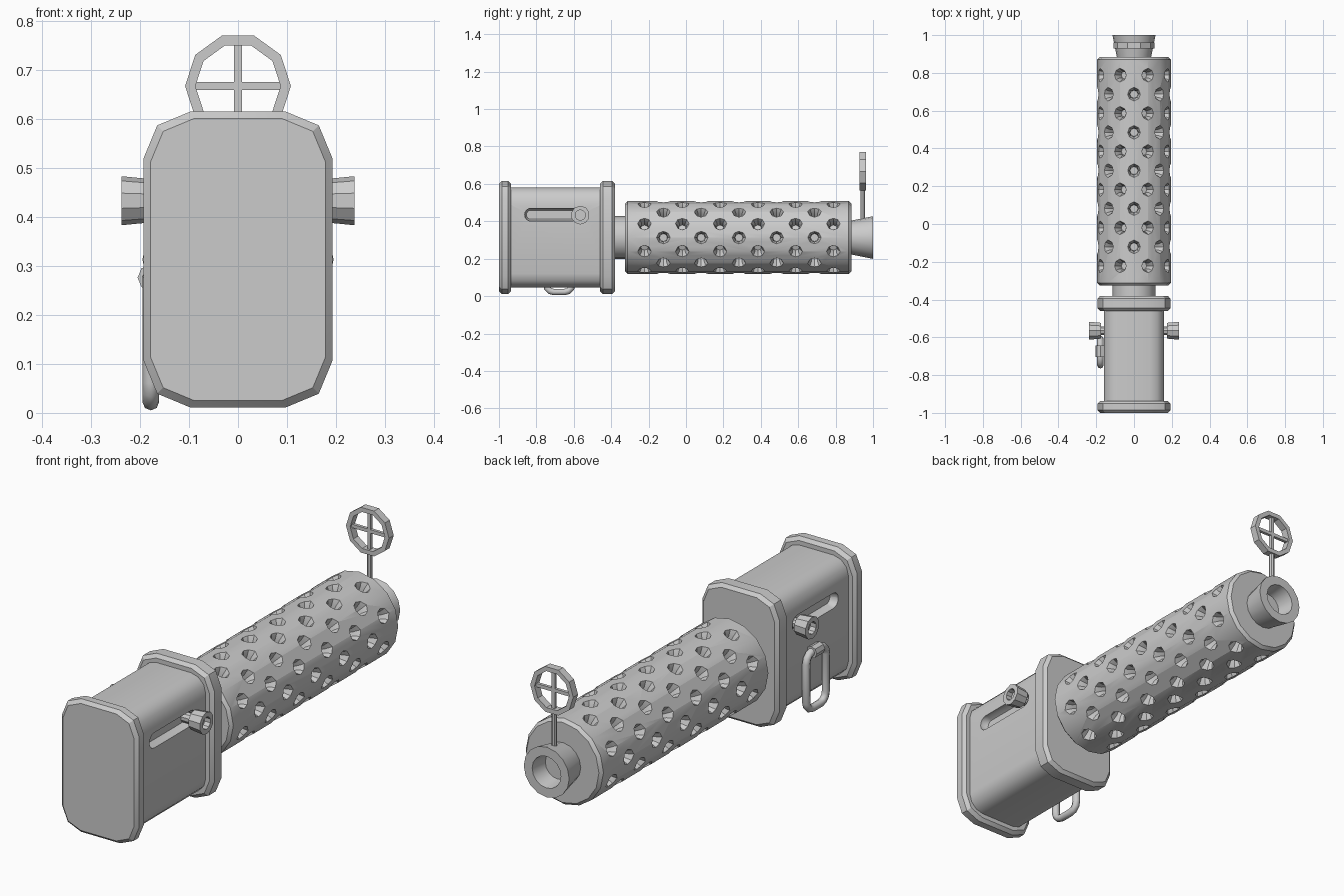
import bpy, bmesh, math
from mathutils import Matrix, Vector

if "Cube" in bpy.data.objects:
    bpy.data.objects.remove(bpy.data.objects["Cube"])

T = Matrix.Translation
def R(deg, axis):
    return Matrix.Rotation(math.radians(deg), 4, axis)

def finish(name, bm, angle=35):
    bmesh.ops.remove_doubles(bm, verts=bm.verts, dist=1e-5)
    bmesh.ops.recalc_face_normals(bm, faces=bm.faces)
    me = bpy.data.meshes.new(name)
    bm.to_mesh(me)
    bm.free()
    ob = bpy.data.objects.new(name, me)
    bpy.context.collection.objects.link(ob)
    smooth(ob, angle)
    return ob

def smooth(ob, angle):
    bpy.ops.object.select_all(action='DESELECT')
    bpy.context.view_layer.objects.active = ob
    ob.select_set(True)
    bpy.ops.object.shade_smooth_by_angle(angle=math.radians(angle))

def lathe(bm, profile, sides, m):
    """Turn a closed (radius, y) profile about the local y axis."""
    rings = []
    for i in range(sides):
        a = 2 * math.pi * i / sides
        rings.append([bm.verts.new(m @ Vector((r * math.sin(a), y, r * math.cos(a)))) for r, y in profile])
    n = len(profile)
    for i in range(sides):
        p, q = rings[i], rings[(i + 1) % sides]
        for j in range(n):
            k = (j + 1) % n
            if profile[j][0] or profile[k][0]:
                bm.faces.new((p[j], p[k], q[k], q[j]))

def loft(bm, sections, segs, m):
    """Rounded rectangles (y, half width, half height, radius) joined along y."""
    loops = []
    for y, w, h, r in sections:
        loop = []
        for c, (sx, sz) in enumerate(((1, 1), (-1, 1), (-1, -1), (1, -1))):
            for s in range(segs + 1):
                a = math.pi / 2 * (c + s / segs)
                loop.append(bm.verts.new(m @ Vector((sx * (w - r) + r * math.cos(a), y,
                                                     sz * (h - r) + r * math.sin(a)))))
        loops.append(loop)
    n = len(loops[0])
    for p, q in zip(loops, loops[1:]):
        for i in range(n):
            bm.faces.new((p[i], p[(i + 1) % n], q[(i + 1) % n], q[i]))
    bm.faces.new(loops[0])
    bm.faces.new(loops[-1])

def box(bm, size, centre):
    bmesh.ops.create_cube(bm, size=1, matrix=T(centre) @ Matrix.Diagonal((*size, 1)))

def cut(ob, cutter, angle):
    mod = ob.modifiers.new("cut", 'BOOLEAN')
    mod.operation, mod.solver, mod.object = 'DIFFERENCE', 'EXACT', cutter
    bpy.context.view_layer.objects.active = ob
    bpy.ops.object.modifier_apply(modifier=mod.name)
    bpy.data.objects.remove(cutter)
    smooth(ob, angle)

def turned(name, profile, sides, m):
    bm = bmesh.new()
    lathe(bm, profile, sides, m)
    return finish(name, bm)

CZ = 0.313
axis = T((0, 0, CZ))

# Housing with a recessed slot on each side
bm = bmesh.new()
loft(bm, [(-0.97, 0.16, 0.268, 0.075), (-0.42, 0.16, 0.268, 0.075)], 3, axis)
housing = finish("housing", bm, 40)
bm = bmesh.new()
for side in (-90, 90):
    loft(bm, [(0.125, 0.155, 0.024, 0.0235), (0.145, 0.164, 0.034, 0.0335), (0.2, 0.166, 0.036, 0.0355)],
         4, T((0, -0.698, 0.435)) @ R(side, 'Z'))
cut(housing, finish("slot_cutter", bm), 40)

# End flanges
for name, y0, y1 in (("rear_flange", -1.0, -0.936), ("front_flange", -0.46, -0.38)):
    bm = bmesh.new()
    out, ins = (0.193, 0.302, 0.096), (0.179, 0.288, 0.09)
    loft(bm, [(y0, *ins), (y0 + 0.015, *out), (y1 - 0.015, *out), (y1, *ins)], 2, axis)
    finish(name, bm, 30)

# Knobs riding in the slots
for name, side in (("left_knob", 90), ("right_knob", -90)):
    turned(name, [(0, 0.12), (0.024, 0.12), (0.024, 0.176), (0.044, 0.176), (0.05, 0.238),
                  (0.028, 0.238), (0.028, 0.21), (0, 0.21)], 10,
           T((0, -0.565, 0.433)) @ R(side, 'Z'))

# Neck and perforated jacket
turned("neck", [(0, -0.4), (0.114, -0.4), (0.114, -0.3), (0, -0.3)], 16, axis)
jacket = turned("barrel_jacket", [(0, -0.325), (0.182, -0.325), (0.195, -0.312), (0.195, 0.87),
                                  (0.182, 0.884), (0, 0.884)], 16, axis)
bm = bmesh.new()
for ring in range(11):
    for k in range(8):
        a = 45 * k + (22.5 if ring % 2 == 0 else 0)
        lathe(bm, [(0, 0.125), (0.021, 0.125), (0.023, 0.165), (0.041, 0.205), (0, 0.205)], 8,
              T((0, -0.222 + 0.101 * ring, CZ)) @ R(a, 'Y') @ R(90, 'X'))
cut(jacket, finish("hole_cutter", bm), 35)

# Flared muzzle with a bore
turned("muzzle", [(0, 0.86), (0.086, 0.86), (0.114, 1.0), (0.072, 1.0), (0.062, 0.92), (0, 0.92)], 16, axis)

# Ring sight: post, ten-sided hoop and cross bars
SY, SZ = 0.945, 0.667
turned("sight_post", [(0, -0.28), (0.012, -0.28), (0.012, -0.09), (0, -0.09)], 8, T((0, SY, SZ)) @ R(90, 'X'))
bm = bmesh.new()
lathe(bm, [(0.108, -0.017), (0.108, 0.017), (0.087, 0.017), (0.087, -0.017)], 10, T((0, SY, SZ)) @ R(18, 'Y'))
finish("sight_ring", bm, 30)
bm = bmesh.new()
box(bm, (0.185, 0.014, 0.016), (0, SY, SZ))
box(bm, (0.016, 0.014, 0.18), (0, SY, SZ))
finish("sight_cross", bm)

# Carrying loop and its clip on the left side
cu = bpy.data.curves.new("sling_loop", 'CURVE')
cu.dimensions, cu.bevel_depth, cu.bevel_resolution = '3D', 0.017, 2
sp = cu.splines.new('POLY')
pts = []
for c, (sy, sz) in enumerate(((1, 1), (-1, 1), (-1, -1), (1, -1))):
    for s in range(4):
        a = math.pi / 2 * (c + s / 3)
        pts.append((-0.178, -0.678 + sy * 0.03 + 0.04 * math.cos(a), 0.15 + sz * 0.088 + 0.04 * math.sin(a)))
sp.points.add(len(pts) - 1)
for p, co in zip(sp.points, pts):
    p.co = (*co, 1)
sp.use_cyclic_u = True
bpy.context.collection.objects.link(bpy.data.objects.new("sling_loop", cu))
turned("loop_clip", [(0, -0.03), (0.027, -0.03), (0.027, 0.03), (0, 0.03)], 8, T((-0.178, -0.674, 0.276)))
